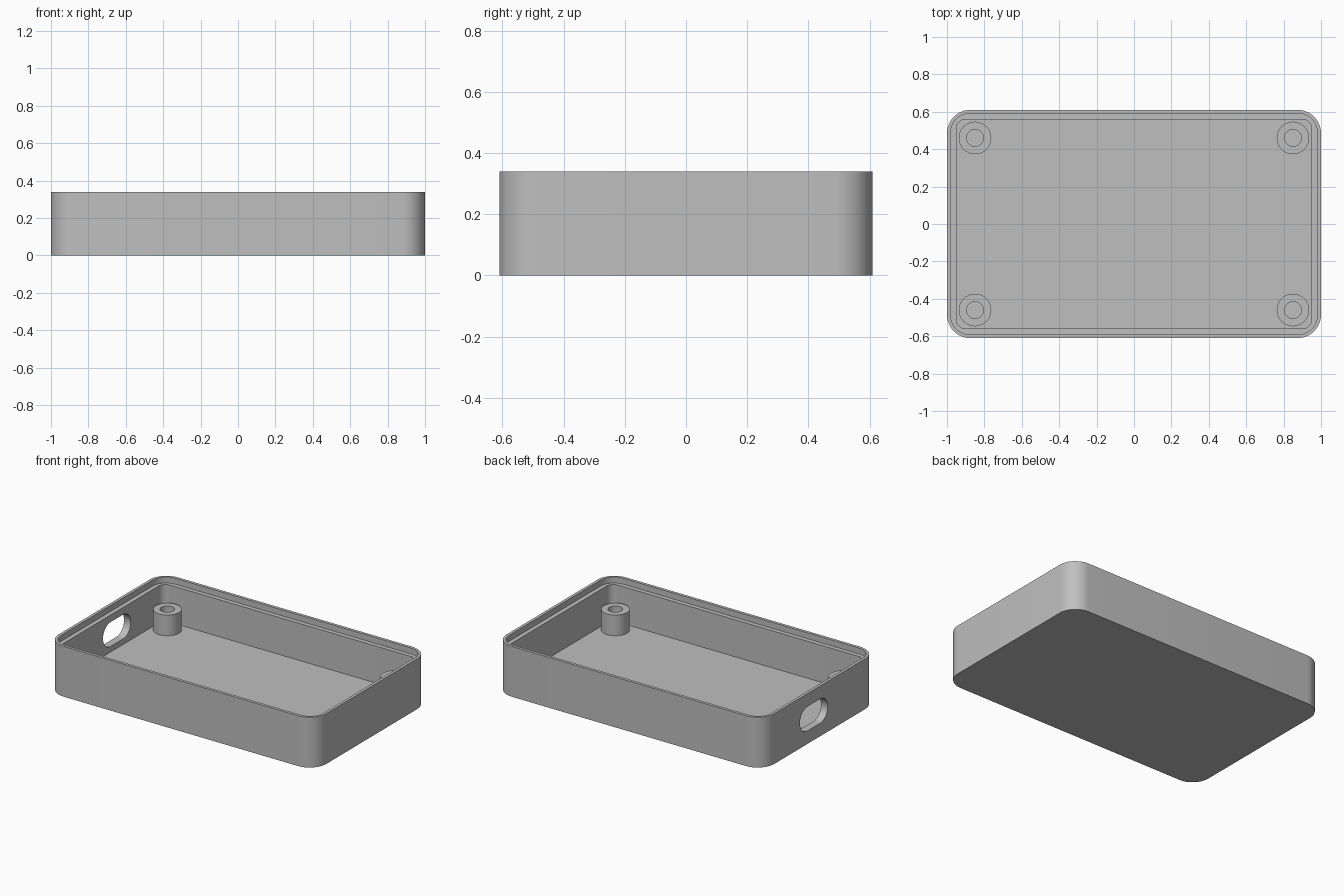
import bpy, bmesh
from math import sin, cos, pi, radians

if "Cube" in bpy.data.objects:
    bpy.data.objects.remove(bpy.data.objects["Cube"], do_unlink=True)

grey = bpy.data.materials.new("plain grey")
grey.use_nodes = True
grey.diffuse_color = (0.52, 0.52, 0.52, 1)
grey.node_tree.nodes["Principled BSDF"].inputs["Base Color"].default_value = grey.diffuse_color


def rounded_rect(hx, hy, r, steps=12):
    """Counter-clockwise outline with rounded corners."""
    pts = []
    for k, (sx, sy) in enumerate([(1, 1), (-1, 1), (-1, -1), (1, -1)]):
        for i in range(steps + 1):
            a = (k + i / steps) * pi / 2
            pts.append((sx * (hx - r) + r * cos(a), sy * (hy - r) + r * sin(a)))
    return pts


def circle(r, n=48):
    return [(r * cos(2 * pi * i / n), r * sin(2 * pi * i / n)) for i in range(n)]


def loft(name, sections, capped=True):
    """Skin (outline, height) sections in order; cap or leave the ends open."""
    bm = bmesh.new()
    rings = [[bm.verts.new((x, y, z)) for x, y in outline] for outline, z in sections]
    for low, high in zip(rings, rings[1:]):
        for i in range(len(low)):
            j = (i + 1) % len(low)
            bm.faces.new((low[i], low[j], high[j], high[i]))
    if capped:
        bm.faces.new(rings[0][::-1])
        bm.faces.new(rings[-1])
    mesh = bpy.data.meshes.new(name)
    bm.to_mesh(mesh)
    bm.free()
    mesh.materials.append(grey)
    obj = bpy.data.objects.new(name, mesh)
    bpy.context.collection.objects.link(obj)
    return obj


def activate(obj):
    bpy.ops.object.select_all(action='DESELECT')
    obj.select_set(True)
    bpy.context.view_layer.objects.active = obj


def smooth(obj):
    activate(obj)
    bpy.ops.object.shade_smooth_by_angle(angle=radians(30))


# Tray shell: outer wall, thin lip, stepped ledge, inner wall and floor
LENGTH, WIDTH, TOP, LEDGE, FLOOR = 1.0, 0.61, 0.34, 0.30, 0.05
outer = rounded_rect(LENGTH, WIDTH, 0.125)
lip = rounded_rect(LENGTH - 0.02, WIDTH - 0.02, 0.10)
inner = rounded_rect(LENGTH - 0.05, WIDTH - 0.05, 0.05)
tray = loft("tray_shell", [(outer, 0), (outer, TOP), (lip, TOP),
                           (lip, LEDGE), (inner, LEDGE), (inner, FLOOR)])

# Rounded cable slot through the right wall
slot = loft("slot_cutter", [(rounded_rect(0.082, 0.148, 0.0815), z) for z in (-0.1, 0.1)])
slot.rotation_euler = (0, pi / 2, 0)
slot.location = (-LENGTH, 0.064, 0.17)
slot.hide_render = True
cut = tray.modifiers.new("cable_slot", 'BOOLEAN')
cut.operation = 'DIFFERENCE'
cut.solver = 'EXACT'
cut.object = slot
activate(tray)
bpy.ops.object.modifier_apply(modifier=cut.name)
bpy.data.objects.remove(slot, do_unlink=True)
smooth(tray)

# Hollow screw posts in the corners
for end, sy in (("front", -1), ("back", 1)):
    for side, sx in (("left", 1), ("right", -1)):
        post = loft(f"screw_post_{end}_{side}",
                    [(circle(0.087), FLOOR), (circle(0.087), 0.19),
                     (circle(0.045), 0.19), (circle(0.045), FLOOR)], capped=False)
        post.location = (sx * 0.85, sy * 0.46, 0)
        smooth(post)
